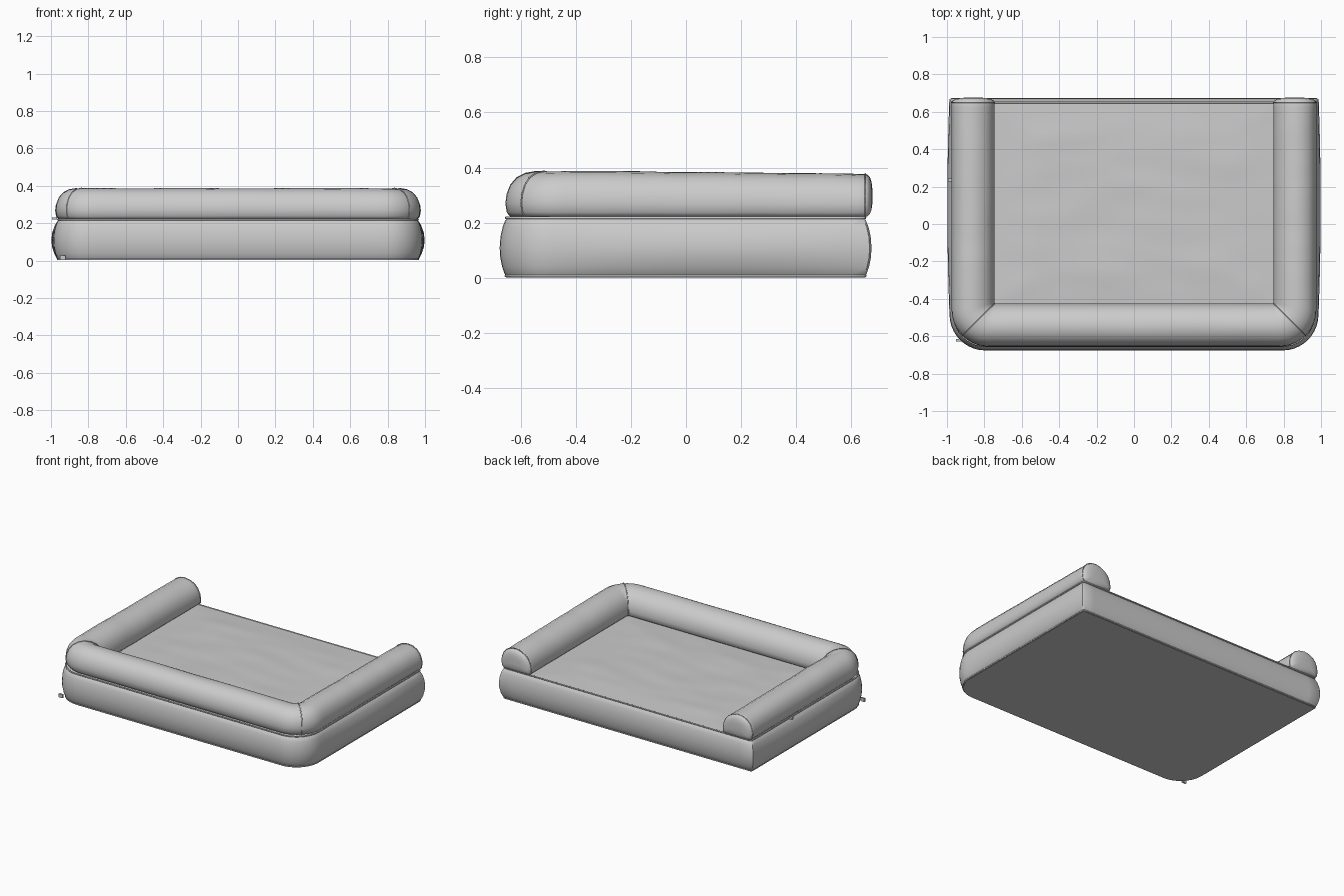
import bpy, bmesh, math
from mathutils import Vector, noise

if "Cube" in bpy.data.objects:
    bpy.data.objects.remove(bpy.data.objects["Cube"])


def finish(bm, name, angle=40):
    bmesh.ops.recalc_face_normals(bm, faces=bm.faces[:])
    me = bpy.data.meshes.new(name)
    bm.to_mesh(me)
    bm.free()
    ob = bpy.data.objects.new(name, me)
    bpy.context.collection.objects.link(ob)
    bpy.ops.object.select_all(action='DESELECT')
    ob.select_set(True)
    bpy.context.view_layer.objects.active = ob
    bpy.ops.object.shade_smooth_by_angle(angle=math.radians(angle))
    return ob


def wrinkle(x, y, z, amp):
    return amp * noise.noise(Vector((x * 3, y * 7, z * 5)))


def bridge(bm, a, b, closed):
    n = len(a)
    for i in range(n if closed else n - 1):
        j = (i + 1) % n
        bm.faces.new((a[i], a[j], b[j], b[i]))


def u_path(hx, hy, r, back, n=24, arc=10):
    """Open path: back left -> front left corner -> front right corner -> back right."""
    left = [(-hx, back + (-hy + r - back) * i / n) for i in range(n)]
    left += [(-hx + r - r * math.cos(t), -hy + r - r * math.sin(t))
             for t in (math.pi / 2 * k / arc for k in range(arc + 1))]
    front = [((-hx + r) * (1 - 2 * i / n), -hy) for i in range(1, n)]
    return left + front + [(-x, y) for x, y in reversed(left)]


def tube(name, pts, radius):
    cu = bpy.data.curves.new(name, 'CURVE')
    cu.dimensions = '3D'
    cu.bevel_depth = radius
    cu.bevel_resolution = 2
    cu.use_fill_caps = True
    sp = cu.splines.new('POLY')
    sp.points.add(len(pts) - 1)
    for p, co in zip(sp.points, pts):
        p.co = (*co, 1)
    ob = bpy.data.objects.new(name, cu)
    bpy.context.collection.objects.link(ob)


# Mattress base: bulging stacked outlines, round front corners, square back
def base_outline(off):
    pts = u_path(0.965 + off, 0.655 + off, 0.17 + off, 0.645 + off)
    n = 24
    pts += [((0.955 + off) * (1 - 2 * i / n), 0.652 + off) for i in range(n + 1)]
    return pts


base_rings = [(-0.006, 0.002), (0.002, 0.012), (0.012, 0.04), (0.019, 0.075),
              (0.021, 0.11), (0.018, 0.15), (0.01, 0.185), (0.0, 0.21), (-0.012, 0.218)]
bm = bmesh.new()
rings = []
for off, z in base_rings:
    swell = 0.012 * math.sin(math.pi * z / 0.22)
    ring = []
    for x, y in base_outline(off):
        f = swell * max(0, 1 - ((y - 0.1) / 0.6) ** 2)
        ring.append(bm.verts.new((x + math.copysign(f, x) * (abs(x) > 0.94), y, z)))
    rings.append(ring)
for a, b in zip(rings, rings[1:]):
    bridge(bm, a, b, True)
bm.faces.new(rings[0])
bm.faces.new(rings[-1])
finish(bm, "mattress_base")

# Seat panel: softly puffed, lightly wrinkled sheet
bm = bmesh.new()
NX, NY = 48, 36
grid = []
for j in range(NY + 1):
    v = j / NY
    row = []
    for i in range(NX + 1):
        u = i / NX
        x, y = -0.77 + 1.54 * u, -0.45 + 1.1 * v
        e = min(1, 6 * min(u, 1 - u, v, 1 - v))
        z = 0.219 + e * (0.009 + wrinkle(x, y, 0, 0.005))
        row.append(bm.verts.new((x, y, z)))
    grid.append(row)
for a, b in zip(grid, grid[1:]):
    bridge(bm, a, b, False)
finish(bm, "seat_panel")

# U-shaped bolster: cushion profile (distance from inner edge, height)
profile = [(0.014, 0.221), (0.002, 0.235), (0.0, 0.262), (0.005, 0.295), (0.02, 0.33),
           (0.045, 0.358), (0.08, 0.378), (0.12, 0.387), (0.158, 0.381), (0.19, 0.364),
           (0.213, 0.337), (0.226, 0.302), (0.23, 0.27), (0.225, 0.238), (0.212, 0.221)]
IX, IY, BACK = 0.745, 0.425, 0.65


def taper(z, y):
    return 0.221 + (z - 0.221) * (1 - 0.06 * max(0, (y + 0.3) / 0.95))


bm = bmesh.new()
rows = []
for d, z in profile:
    row = []
    for x, y in u_path(IX + d, IY + d, 0.85 * d, BACK, 40):
        row.append(bm.verts.new((x, y, taper(z, y) + (z > 0.23) * wrinkle(x, y, z, 0.003))))
    rows.append(row)
bridge_rows = rows + [rows[0]]
for a, b in zip(bridge_rows, bridge_rows[1:]):
    bridge(bm, a, b, False)
# domed end caps
for k, s in ((0, -1), (-1, 1)):
    prev = [r[k] for r in rows]
    c = Vector((s * (IX + 0.115), BACK, 0.295))
    src = [v.co.copy() for v in prev]
    for f, dy in ((0.96, 0.009), (0.85, 0.017), (0.65, 0.023), (0.35, 0.026)):
        ring = [bm.verts.new(c + (p - c) * f + Vector((0, dy, 0))) for p in src]
        bridge(bm, prev, ring, True)
        prev = ring
    bm.faces.new(prev)
finish(bm, "bolster", 60)

# Piping along the base edges and the back of the seat
for name, off, z, r in (("upper_piping", -0.003, 0.218, 0.005),
                        ("lower_piping", -0.002, 0.007, 0.005)):
    pts = [(x, y, z) for x, y in base_outline(off)]
    tube(name, pts + pts[:1], r)

# Mitre seams at the front corners and seams around the bolster ends
for side, s in (("left", -1), ("right", 1)):
    k = 1 - math.cos(math.pi / 4)
    tube(side + "_mitre_seam", [(s * (IX + d - 0.85 * d * k), -(IY + d - 0.85 * d * k), z)
                                for d, z in profile], 0.003)
    tube(side + "_end_seam", [(s * (IX + d), BACK, taper(z, BACK)) for d, z in profile], 0.003)


# Small zip pull and corner tag
def box(name, loc, size):
    bm = bmesh.new()
    bmesh.ops.create_cube(bm, size=1)
    for v in bm.verts:
        v.co = Vector(v.co[i] * size[i] + loc[i] for i in range(3))
    finish(bm, name)


box("zip_pull", (-0.982, 0.235, 0.225), (0.026, 0.016, 0.012))
box("corner_tag", (-0.938, -0.622, 0.016), (0.03, 0.012, 0.024))
